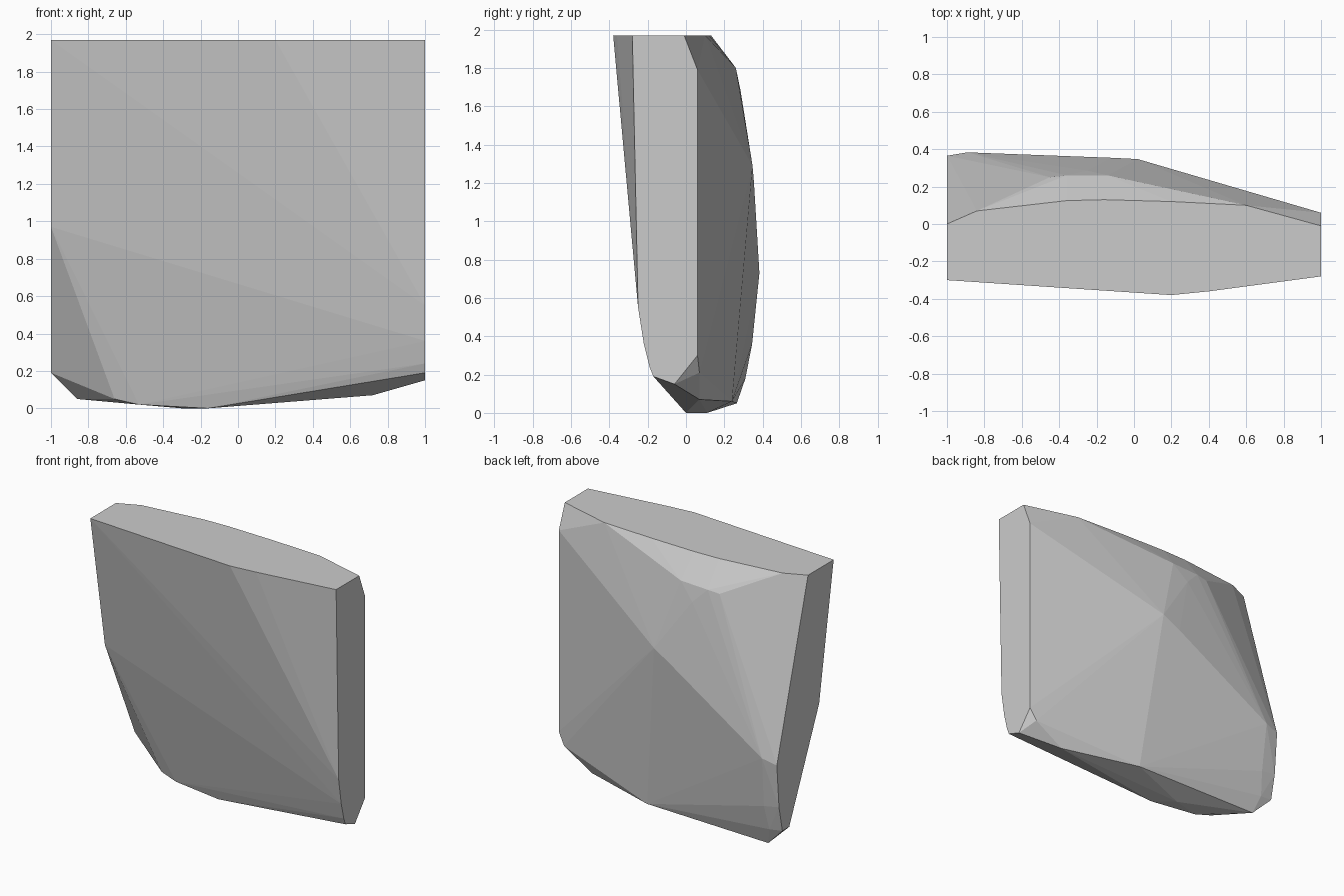
import bpy, bmesh

# Flat cut faces of the stone, each a 2D outline
TOP_Z = 1.97
top_cut = [(-1, -0.3), (0.2, -0.38), (0.4, -0.36), (1, -0.28), (1, -0.01),
           (0.6, 0.1), (0.2, 0.12), (-0.16, 0.13), (-0.36, 0.125),
           (-0.84, 0.07), (-1, 0)]
right_cut = [(-0.25, 0.55), (-0.22, 0.36), (-0.19, 0.24), (-0.17, 0.19),
             (-0.06, 0.15), (0.06, 0.3), (0.06, 1.79)]
left_cut = [(-0.13, 0.97), (0.22, 0.19), (0.3, 0.19), (0.34, 0.38), (0.365, 0.7)]

# Rounded underside and bulging back
underside = [(-0.86, 0.265, 0.05), (-0.66, 0.05, 0.05), (-0.53, 0.03, 0.02),
             (-0.16, 0, 0), (-0.3, 0.11, 0), (0.15, 0.24, 0.06),
             (0.72, 0.07, 0.07), (0.95, 0.07, 0.21)]
back = [(0.02, 0.347, 1.29), (-0.12, 0.354, 1.21), (-0.89, 0.383, 0.73),
        (-0.88, 0.345, 0.36), (-0.9, 0.31, 0.18), (-0.14, 0.26, 1.8),
        (-0.36, 0.26, 1.79), (-0.45, 0.25, 1.78), (-0.25, 0.285, 1.68)]

points = [(x, y, TOP_Z) for x, y in top_cut]
points += [(1, y, z) for y, z in right_cut]
points += [(-1, y, z) for y, z in left_cut]
points += underside + back

# Wrap the points in a convex faceted shell
bm = bmesh.new()
for p in points:
    bm.verts.new(p)
hull = bmesh.ops.convex_hull(bm, input=bm.verts)
loose = [v for v in bm.verts if not v.link_faces]
bmesh.ops.delete(bm, geom=loose, context='VERTS')
bmesh.ops.dissolve_limit(bm, angle_limit=0.01, verts=bm.verts, edges=bm.edges)
bmesh.ops.recalc_face_normals(bm, faces=bm.faces)

mesh = bpy.data.meshes.new("stone_block")
bm.to_mesh(mesh)
bm.free()
stone = bpy.data.objects.new("stone_block", mesh)
bpy.context.collection.objects.link(stone)
